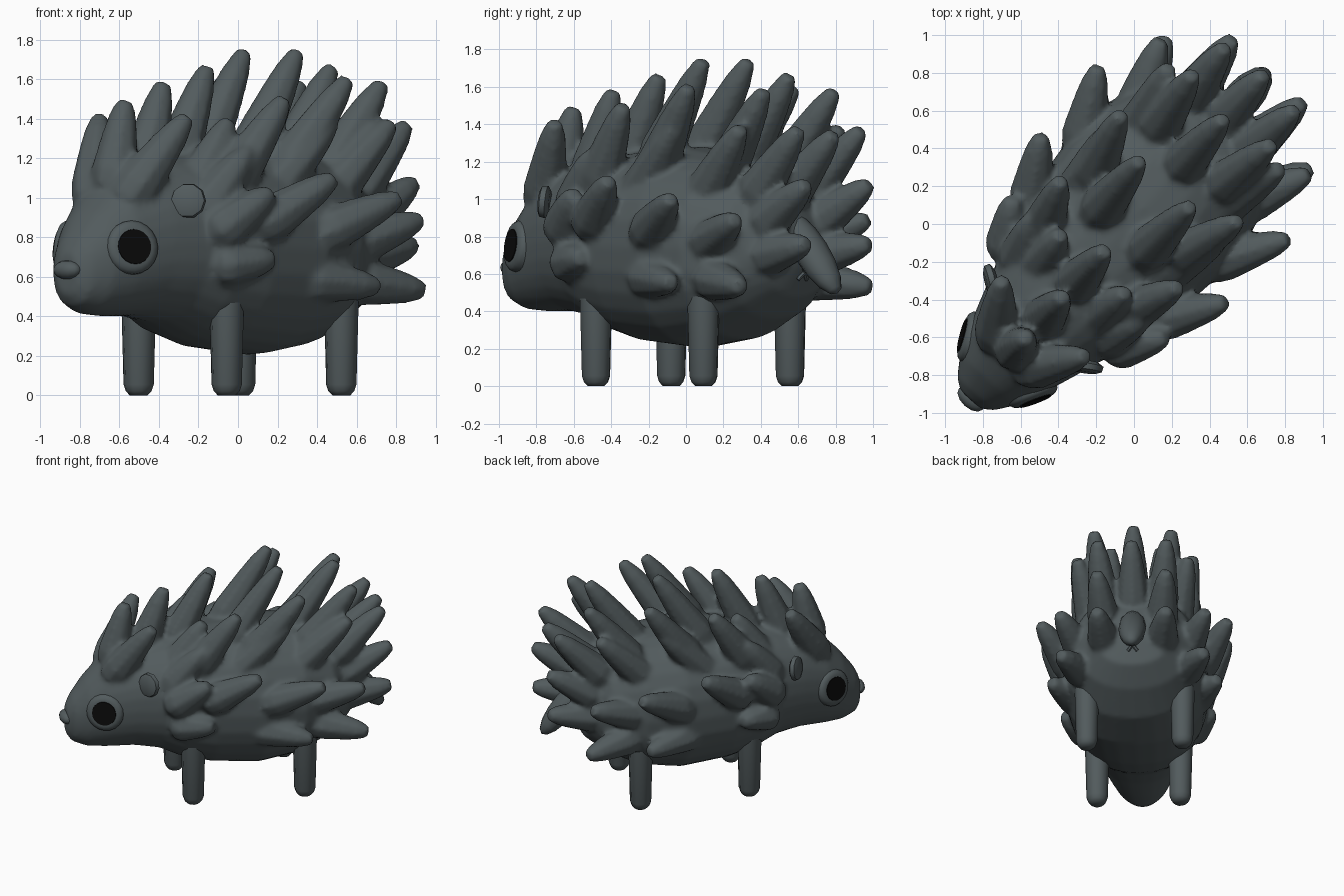
import bpy
import bmesh
from math import radians, sin, cos, pi, copysign
from mathutils import Matrix, Vector

cube = bpy.data.objects.get("Cube")
if cube:
    bpy.data.objects.remove(cube, do_unlink=True)


def make_material(name, rgb):
    mat = bpy.data.materials.new(name)
    mat.use_nodes = True
    mat.diffuse_color = (*rgb, 1)
    bsdf = mat.node_tree.nodes["Principled BSDF"]
    bsdf.inputs["Base Color"].default_value = (*rgb, 1)
    return mat


SLATE = make_material("slate grey", (0.085, 0.105, 0.11))
BLACK = make_material("pupil black", (0.003, 0.003, 0.003))

# The animal is built facing -y, then turned to stand diagonally
TURN = Matrix.Translation((-0.015, 0.013, 0)) @ Matrix.Rotation(radians(-42.1), 4, 'Z')


def finish(name, bm, mat=SLATE):
    bmesh.ops.recalc_face_normals(bm, faces=bm.faces)
    bm.transform(TURN)
    mesh = bpy.data.meshes.new(name)
    bm.to_mesh(mesh)
    bm.free()
    mesh.materials.append(mat)
    obj = bpy.data.objects.new(name, mesh)
    bpy.context.collection.objects.link(obj)
    bpy.ops.object.select_all(action='DESELECT')
    obj.select_set(True)
    bpy.context.view_layer.objects.active = obj
    bpy.ops.object.shade_smooth_by_angle(angle=radians(50))
    return obj


def skin(bm, loops):
    rings = [[bm.verts.new(p) for p in loop] for loop in loops]
    n = len(rings[0])
    for a, b in zip(rings, rings[1:]):
        for i in range(n):
            j = (i + 1) % n
            bm.faces.new((a[i], a[j], b[j], b[i]))
    bm.faces.new(rings[0])
    bm.faces.new(rings[-1])


def add_tube(bm, start, end, profile, sides):
    """Round solid along a line; profile holds (fraction, radius)."""
    start, end = Vector(start), Vector(end)
    axis = end - start
    rot = axis.to_track_quat('Z', 'Y')
    skin(bm, [[start + axis * t + rot @ Vector((r * cos(2 * pi * i / sides),
                                                r * sin(2 * pi * i / sides), 0))
               for i in range(sides)] for t, r in profile])


def tube(name, start, end, profile, sides=10, mat=SLATE):
    bm = bmesh.new()
    add_tube(bm, start, end, profile, sides)
    return finish(name, bm, mat)


def ellipsoid(name, centre, size, tilt=0.0):
    bm = bmesh.new()
    bmesh.ops.create_uvsphere(bm, u_segments=12, v_segments=8, radius=1)
    bm.transform(Matrix.Translation(centre) @ Matrix.Rotation(radians(tilt), 4, 'X')
                 @ Matrix.Diagonal((*size, 1)))
    return finish(name, bm)


def rounded(value, power=0.9):
    return copysign(abs(value) ** power, value)


# Body and head: station, half width, underside, top
STATIONS = [
    (-1.27, 0.07, 0.51, 0.72), (-1.23, 0.13, 0.45, 0.80), (-1.13, 0.2, 0.41, 0.93),
    (-1.0, 0.26, 0.40, 1.06), (-0.8, 0.33, 0.40, 1.15), (-0.62, 0.39, 0.37, 1.2),
    (-0.47, 0.45, 0.30, 1.23), (-0.25, 0.5, 0.24, 1.26), (0.1, 0.54, 0.205, 1.28),
    (0.4, 0.51, 0.25, 1.24), (0.63, 0.42, 0.36, 1.14), (0.78, 0.28, 0.48, 1.0),
    (0.84, 0.1, 0.64, 0.84)]
spiny = bmesh.new()
SIDES = 28
TURNS = [2 * pi * i / SIDES for i in range(SIDES)]
skin(spiny, [[(w * rounded(cos(a)), y, (lo + hi) / 2 + (hi - lo) / 2 * rounded(sin(a)))
              for a in TURNS] for y, w, lo, hi in STATIONS])

# Quill tips: sideways, lengthwise, height; side ones are mirrored
MIDDLE = [(0, -0.83, 1.49), (0, -0.54, 1.58), (0, -0.21, 1.66), (0, 0.73, 1.66), (0, 1.05, 1.35)]
PAIRS = [
    (0.18, 0.27, 1.74), (0.42, 0.385, 1.6), (0.42, -0.09, 1.5), (0.23, -0.3, 1.39),
    (0.4, -0.34, 1.24), (0.42, 0.27, 1.38), (0.4, 0.74, 1.38),
    (0.28, 0.8, 1.58), (0.25, 1.02, 1.37), (0.25, 1.08, 1.08), (0.25, 1.08, 0.76),
    (0.53, 0.82, 0.89), (0.52, 0.85, 0.53), (0.6, 0.42, 0.55), (0.68, 0.49, 1.0),
    (0.66, 0.02, 1.1), (0.55, -0.33, 1.03), (0.53, -0.29, 0.69)]
QUILL = [(0, 0.06), (0.12, 0.11), (0.28, 0.12), (0.45, 0.108), (0.65, 0.092), (0.83, 0.074),
         (0.95, 0.052), (1, 0.04)]


def add_quill(x, y, z, side):
    root = (side * 0.06 + x * 0.55, y - 0.36 - 0.3 * min(y, 0.2), 0.68 + (z - 0.75) * 0.42)
    add_tube(spiny, root, (x, y, z), QUILL, 8)


for tip in MIDDLE:
    add_quill(*tip, 0)
for side in (1, -1):
    for x, y, z in PAIRS:
        add_quill(side * x, y, z, side)
    # Brow quills fan out from the forehead
    add_tube(spiny, (side * 0.09, -0.98, 0.93), (side * 0.3, -0.69, 1.41), QUILL, 8)

# Fuse quills and body into one softly blended skin
body = finish("body_with_quills", spiny)
fuse = body.modifiers.new("fuse", 'REMESH')
fuse.mode = 'VOXEL'
fuse.voxel_size = 0.018
fuse.use_smooth_shade = True
blend = body.modifiers.new("blend", 'SMOOTH')
blend.factor = 0.5
blend.iterations = 5

LEG = [(0, 0.045), (0.04, 0.066), (0.1, 0.077), (1, 0.09)]
for label, side in (("left", 1), ("right", -1)):
    # Legs
    for end, x, y in (("front", 0.3, -0.395), ("back", 0.345, 0.42)):
        tube(f"{end}_{label}_leg", (side * x, y, 0), (side * x, y, 0.55), LEG)

    # Eyes: raised rim with a dark disc set on it
    eye = Vector((side * 0.24, -1.035, 0.75))
    out = Vector((side * 0.87, -0.45, 0.12)).normalized()
    tube(f"{label}_eye_rim", eye - out * 0.06, eye + out * 0.022,
         [(0, 0.14), (0.7, 0.136), (0.9, 0.122), (1, 0.1)], 20)
    tube(f"{label}_pupil", eye + out * 0.018, eye + out * 0.027,
         [(0, 0.09), (1, 0.088)], 20, BLACK)

    # Ears: small forward-facing flaps
    ear = Vector((side * 0.34, -0.73, 0.985))
    face = Vector((side * 0.55, -0.8, 0.1)).normalized()
    tube(f"{label}_ear", ear - face * 0.03, ear + face * 0.03,
         [(0, 0.06), (0.3, 0.09), (0.8, 0.085), (1, 0.055)])

    # Crossed fold below the tail
    tube(f"{label}_tail_fold", (side * 0.035, 0.82, 0.57), (-side * 0.035, 0.86, 0.65),
         [(0, 0.012), (1, 0.012)], 6)

# Nose and drooping tail
ellipsoid("nose", (0, -1.265, 0.635), (0.085, 0.05, 0.048))
ellipsoid("tail", (0, 0.89, 0.715), (0.1, 0.09, 0.285), 40)
